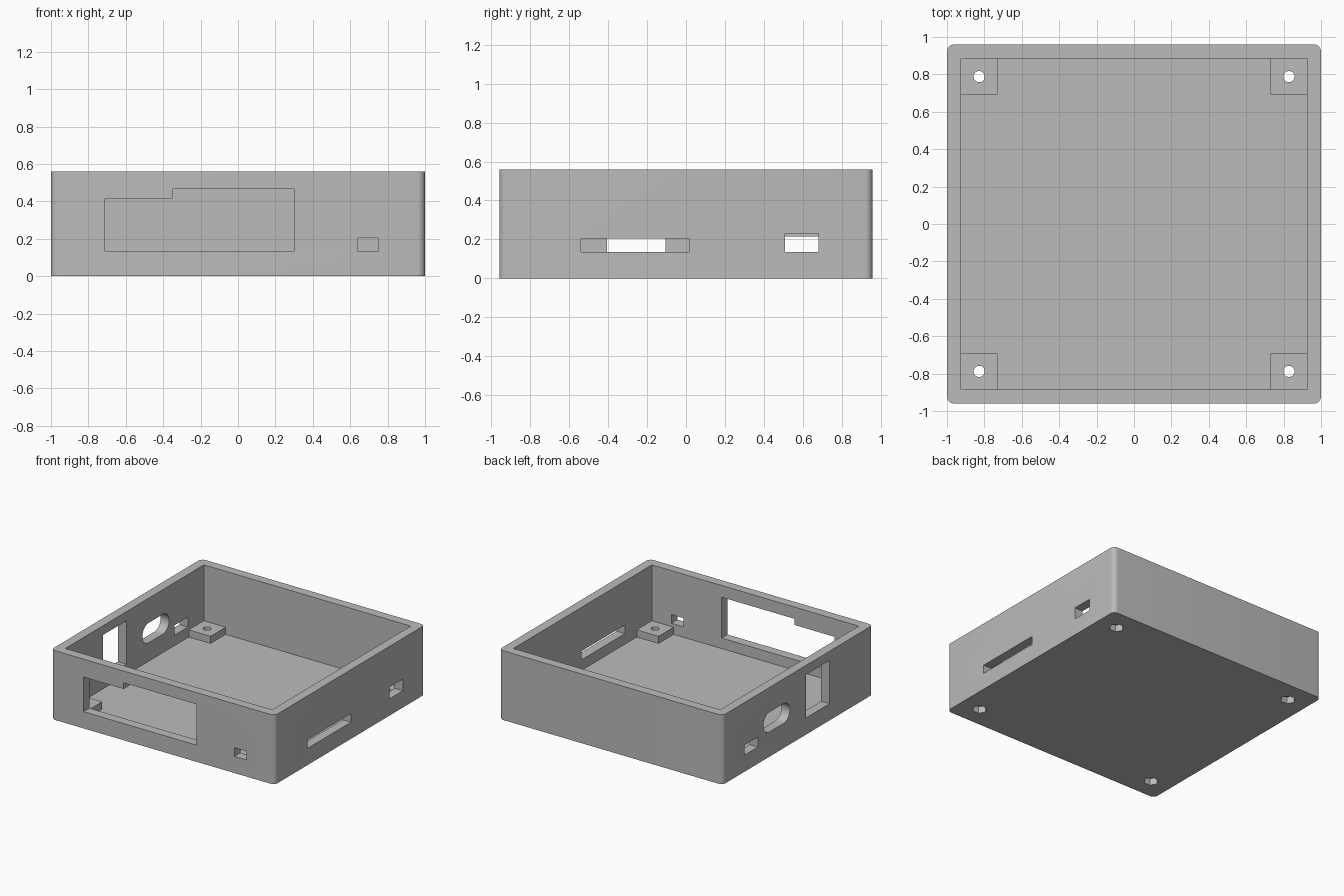
import bpy, bmesh, math
from mathutils import Matrix

if "Cube" in bpy.data.objects:
    bpy.data.objects.remove(bpy.data.objects["Cube"], do_unlink=True)

W, D, H = 1.0, 0.96, 0.56        # half width, half depth, height
WALL, FLOOR, BOSS_TOP = 0.075, 0.05, 0.108

grey = bpy.data.materials.new("plain grey")
grey.use_nodes = True
grey.diffuse_color = (0.5, 0.5, 0.5, 1)
grey.node_tree.nodes["Principled BSDF"].inputs["Base Color"].default_value = (0.5, 0.5, 0.5, 1)


def prism(name, outline, low, high, axis="Z"):
    """Extrude a 2D outline along an axis; Y uses (x, z) points, X uses (y, z) points."""
    place = {"Z": lambda a, b, c: (a, b, c),
             "Y": lambda a, b, c: (a, c, b),
             "X": lambda a, b, c: (c, a, b)}[axis]
    bm = bmesh.new()
    face = bm.faces.new([bm.verts.new(place(a, b, low)) for a, b in outline])
    top = bmesh.ops.extrude_face_region(bm, geom=[face])
    moved = [v for v in top["geom"] if isinstance(v, bmesh.types.BMVert)]
    bmesh.ops.translate(bm, verts=moved, vec=place(0, 0, high - low))
    bmesh.ops.recalc_face_normals(bm, faces=bm.faces)
    mesh = bpy.data.meshes.new(name)
    bm.to_mesh(mesh)
    bm.free()
    mesh.materials.append(grey)
    obj = bpy.data.objects.new(name, mesh)
    bpy.context.collection.objects.link(obj)
    return obj


def rect(a0, a1, b0, b1):
    return [(a0, b0), (a1, b0), (a1, b1), (a0, b1)]


def rounded(a0, a1, b0, b1, r, steps=8):
    points = []
    corners = [(a1 - r, b1 - r), (a0 + r, b1 - r), (a0 + r, b0 + r), (a1 - r, b0 + r)]
    for quarter, (ca, cb) in enumerate(corners):
        for i in range(steps + 1):
            t = (quarter + i / steps) * math.pi / 2
            points.append((ca + r * math.cos(t), cb + r * math.sin(t)))
    return points


def circle(x, y, r, sides):
    return [(x + r * math.cos(math.tau * i / sides), y + r * math.sin(math.tau * i / sides))
            for i in range(sides)]


def combine(target, tool, operation="DIFFERENCE"):
    mod = target.modifiers.new("combine", "BOOLEAN")
    mod.operation, mod.solver, mod.object = operation, "EXACT", tool
    bpy.context.view_layer.objects.active = target
    bpy.ops.object.modifier_apply(modifier=mod.name)
    bpy.data.objects.remove(tool, do_unlink=True)


# Open tray with rounded upright corners
tray = prism("enclosure_tray", rounded(-W, W, -D, D, 0.04), 0, H)
inner_x, inner_y = W - WALL, D - WALL
combine(tray, prism("cavity", rect(-inner_x, inner_x, -inner_y, inner_y), FLOOR, H + 0.1))

# Corner bosses with screw holes and hexagonal nut recesses underneath
for sx in (-1, 1):
    for sy in (-1, 1):
        xs = sorted((sx * 0.73, sx * 0.95))
        ys = sorted((sy * 0.692, sy * 0.92))
        combine(tray, prism("boss", rect(*xs, *ys), 0.02, BOSS_TOP), "UNION")
        x, y = sx * 0.828, sy * 0.788
        combine(tray, prism("screw_hole", circle(x, y, 0.03, 32), -0.1, 0.3))
        combine(tray, prism("nut_recess", circle(x, y, 0.056, 6), -0.1, 0.055))

# Front openings: stepped window and small port
window = [(-0.71, 0.135), (0.3, 0.135), (0.3, 0.465), (-0.35, 0.465), (-0.35, 0.415), (-0.71, 0.415)]
front_cuts = [window, rect(0.64, 0.75, 0.135, 0.205)]
for outline in front_cuts:
    combine(tray, prism("front_opening", outline, -D - 0.1, -D + 0.15, "Y"))

# Openings in the +x wall: card slot and port
for outline in (rect(-0.54, 0.015, 0.135, 0.205), rect(0.51, 0.68, 0.135, 0.23)):
    combine(tray, prism("left_opening", outline, W - 0.15, W + 0.1, "X"))

# Openings in the -x wall: tall window, rounded slot, small port
for outline in (rect(-0.405, -0.105, 0.135, 0.485),
                rounded(0.1, 0.44, 0.2, 0.36, 0.0795),
                rect(0.51, 0.68, 0.135, 0.215)):
    combine(tray, prism("right_opening", outline, -W - 0.1, -W + 0.15, "X"))

# Smooth the round surfaces, keep the edges crisp
bpy.ops.object.select_all(action="DESELECT")
tray.select_set(True)
bpy.context.view_layer.objects.active = tray
bpy.ops.object.shade_smooth_by_angle(angle=math.radians(30))
